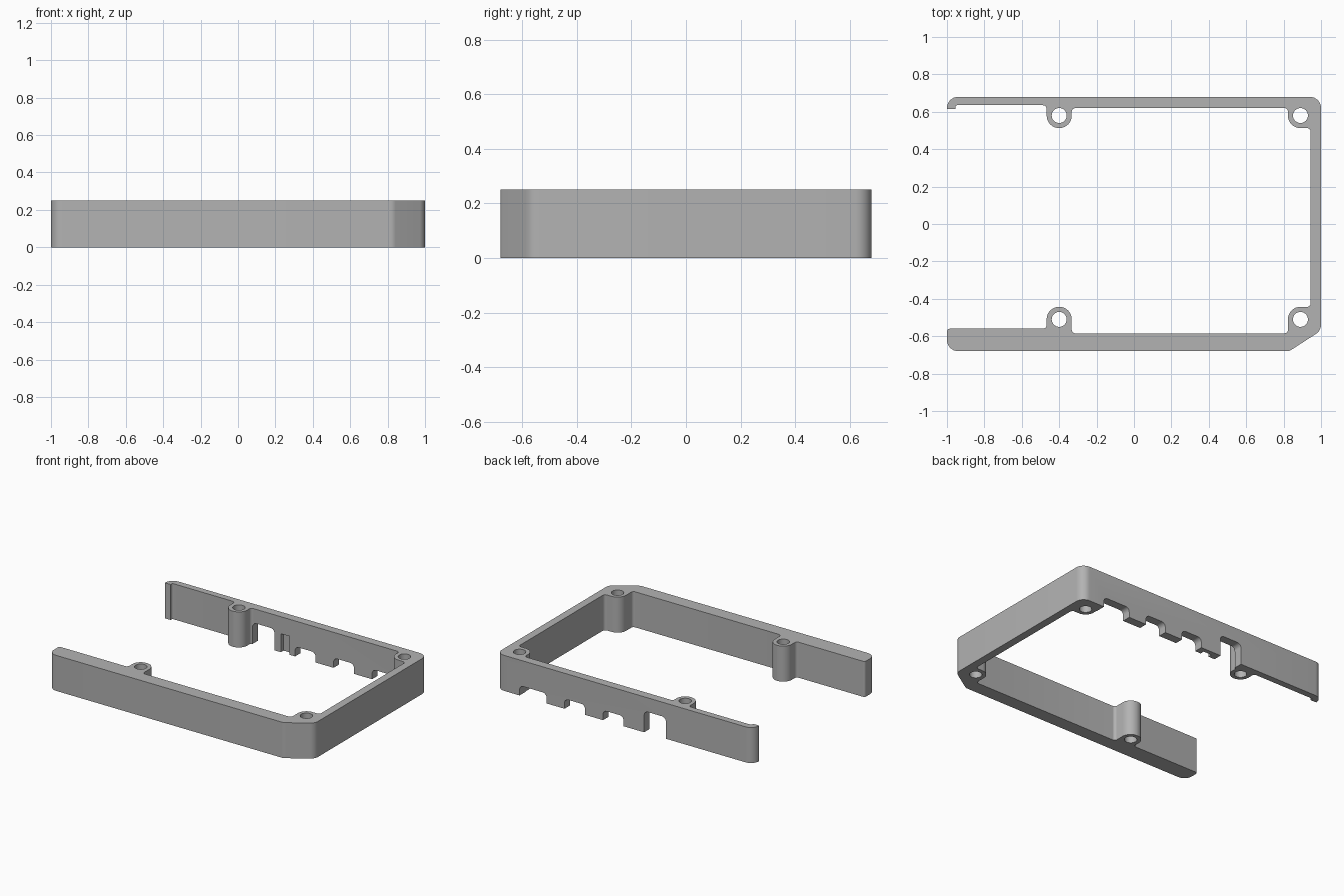
import bpy, bmesh, math
from mathutils import Vector

if "Cube" in bpy.data.objects:
    bpy.data.objects.remove(bpy.data.objects["Cube"], do_unlink=True)

HEIGHT = 0.25

grey = bpy.data.materials.new("plain grey")
grey.use_nodes = True
grey.diffuse_color = (0.45, 0.45, 0.45, 1)
bsdf = next(n for n in grey.node_tree.nodes if n.type == "BSDF_PRINCIPLED")
bsdf.inputs["Base Color"].default_value = grey.diffuse_color


def rounded(corners, steps=8):
    """Turn (x, y, radius) corners into a closed outline with filleted corners."""
    points = []
    for i, (x, y, r) in enumerate(corners):
        p = Vector((x, y))
        if r == 0:
            points.append(p)
            continue
        a = (Vector(corners[i - 1][:2]) - p).normalized()
        b = (Vector(corners[(i + 1) % len(corners)][:2]) - p).normalized()
        half = a.angle(b) / 2
        centre = p + (a + b).normalized() * r / math.sin(half)
        start = p + a * r / math.tan(half) - centre
        end = p + b * r / math.tan(half) - centre
        sweep = start.angle_signed(end)
        for k in range(steps + 1):
            t = -sweep * k / steps
            c, s = math.cos(t), math.sin(t)
            points.append(centre + Vector((start.x * c - start.y * s, start.x * s + start.y * c)))
    return points


def prism(name, outline, place, depth):
    """Extrude a flat outline; place maps outline points into space."""
    bm = bmesh.new()
    face = bm.faces.new([bm.verts.new(place(p)) for p in outline])
    new = bmesh.ops.extrude_face_region(bm, geom=[face])["geom"]
    bmesh.ops.translate(bm, vec=depth, verts=[v for v in new if isinstance(v, bmesh.types.BMVert)])
    bmesh.ops.recalc_face_normals(bm, faces=bm.faces)
    mesh = bpy.data.meshes.new(name)
    bm.to_mesh(mesh)
    bm.free()
    mesh.materials.append(grey)
    obj = bpy.data.objects.new(name, mesh)
    bpy.context.collection.objects.link(obj)
    return obj


def cut(target, cutter):
    cutter.hide_render = True
    mod = target.modifiers.new("cut", "BOOLEAN")
    mod.operation, mod.solver, mod.object = "DIFFERENCE", "EXACT", cutter
    bpy.context.view_layer.objects.active = target
    bpy.ops.object.modifier_apply(modifier=mod.name)
    bpy.data.objects.remove(cutter, do_unlink=True)


# Three-sided wall with screw bosses, as one outline
R = 0.066
frame = prism("frame_wall", rounded([
    (-1, -0.68, 0.06), (0.83, -0.68, 0.05), (1, -0.57, 0.06), (1, 0.68, 0.06), (-1, 0.68, 0.06),
    (-1, 0.615, 0), (-0.955, 0.615, 0), (-0.955, 0.635, 0.01),
    (-0.467, 0.635, 0.02), (-0.467, 0.513, R), (-0.333, 0.513, R), (-0.333, 0.62, 0.02),
    (0.823, 0.62, 0.02), (0.823, 0.513, R), (0.945, 0.513, 0.02),
    (0.945, -0.443, 0.02), (0.823, -0.443, R), (0.823, -0.585, 0.02),
    (-0.333, -0.585, 0.02), (-0.333, -0.443, R), (-0.467, -0.443, R), (-0.467, -0.56, 0.02),
    (-1, -0.56, 0.015)]), lambda p: (p.x, p.y, 0), (0, 0, HEIGHT))

# Screw holes through the bosses
for x in (-0.4, 0.89):
    for y in (-0.51, 0.58):
        ring = [Vector((x + 0.04 * math.cos(k * math.tau / 32), y + 0.04 * math.sin(k * math.tau / 32)))
                for k in range(32)]
        cut(frame, prism("hole_cutter", ring, lambda p: (p.x, p.y, -0.1), (0, 0, HEIGHT + 0.2)))

# Port notches along the bottom of the back wall, then a slot inside one tab
for x0, x1, y0, y1, top, r in (
        (0.61, 0.82, 0.59, 0.75, 0.07, 0.03), (0.31, 0.47, 0.59, 0.75, 0.07, 0.03),
        (0.01, 0.17, 0.59, 0.75, 0.07, 0.03), (-0.32, -0.15, 0.59, 0.75, 0.15, 0.03),
        (-0.1, -0.035, 0.59, 0.65, 0.13, 0)):
    shape = rounded([(x0, -0.1, 0), (x1, -0.1, 0), (x1, top, r), (x0, top, r)], 5)
    cut(frame, prism("notch_cutter", shape, lambda p: (p.x, y0, p.y), (0, y1 - y0, 0)))

# Soft shading on the round corners, crisp flat faces
bpy.ops.object.select_all(action="DESELECT")
frame.select_set(True)
bpy.context.view_layer.objects.active = frame
bpy.ops.object.shade_smooth_by_angle(angle=math.radians(30))
